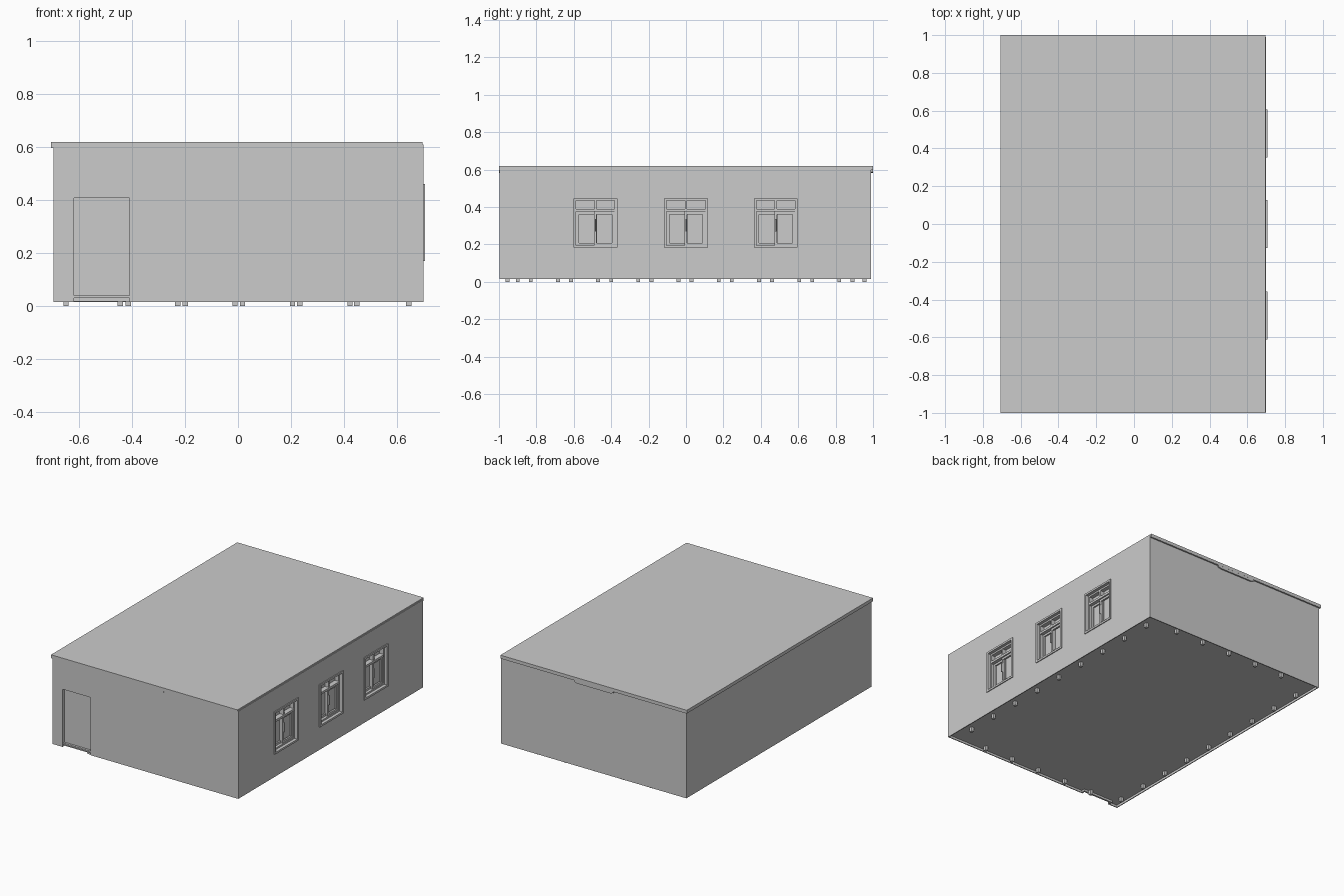
import bpy, bmesh

if "Cube" in bpy.data.objects:
    bpy.data.objects.remove(bpy.data.objects["Cube"])


def box(name, x, y, z):
    """Axis-aligned box from three (min, max) ranges."""
    bm = bmesh.new()
    bmesh.ops.create_cube(bm, size=1)
    for v in bm.verts:
        v.co = [r[0] + (c + 0.5) * (r[1] - r[0]) for r, c in zip((x, y, z), v.co)]
    me = bpy.data.meshes.new(name)
    bm.to_mesh(me)
    bm.free()
    ob = bpy.data.objects.new(name, me)
    bpy.context.collection.objects.link(ob)
    return ob


def cut(target, x, y, z):
    """Subtract a hidden box from the target."""
    c = box(target.name + "_cutter", x, y, z)
    c.hide_render = True
    c.hide_set(True)
    m = target.modifiers.new("cut", 'BOOLEAN')
    m.operation = 'DIFFERENCE'
    m.solver = 'EXACT'
    m.object = c


def frame(name, x, y, z, t):
    """Rectangular frame in the yz plane with bars of width t."""
    box(name + "_bottom", x, y, (z[0], z[0] + t))
    box(name + "_top", x, y, (z[1] - t, z[1]))
    box(name + "_side_a", x, (y[0], y[0] + t), (z[0] + t, z[1] - t))
    box(name + "_side_b", x, (y[1] - t, y[1]), (z[0] + t, z[1] - t))


def trim(name, y0, y1):
    """Gable-end trim with a stepped drop in the middle."""
    pts = [(-.706, .61), (-.706, .597), (-.152, .597), (-.152, .588), (-.13, .581),
           (.12, .581), (.14, .588), (.14, .597), (.696, .597), (.696, .61)]
    bm = bmesh.new()
    face = bm.faces.new([bm.verts.new((px, y0, pz)) for px, pz in pts])
    ext = bmesh.ops.extrude_face_region(bm, geom=[face])['geom']
    bmesh.ops.translate(bm, vec=(0, y1 - y0, 0),
                        verts=[g for g in ext if isinstance(g, bmesh.types.BMVert)])
    bmesh.ops.recalc_face_normals(bm, faces=bm.faces)
    me = bpy.data.meshes.new(name)
    bm.to_mesh(me)
    bm.free()
    bpy.context.collection.objects.link(bpy.data.objects.new(name, me))


# Thin wall shell, open at the bottom and top
walls = box("walls", (-.696, .700), (-.997, .99), (.015, .61))
cut(walls, (-.690, .694), (-.991, .984), (-.1, .7))

# Roof slab and end trims
box("roof", (-.706, .696), (-1.0, 1.0), (.5975, .62))
trim("front_trim", -.9985, -.99)
trim("back_trim", .988, .9995)

# Floor, set up inside the shell
box("floor", (-.691, .695), (-.992, .985), (.03, .04))

# Door recess
cut(walls, (-.62, -.41), (-1.1, -.95), (-.1, .407))
box("door", (-.63, -.40), (-.977, -.965), (.016, .415))
box("door_left_jamb", (-.63, -.62), (-.992, -.965), (.016, .415))
box("door_right_jamb", (-.41, -.40), (-.992, -.965), (.016, .415))
box("door_head", (-.62, -.41), (-.992, -.965), (.407, .415))

# Windows on the right wall: casing, transom light, two sliding sashes
for i, c in enumerate((-.484, 0, .48)):
    n = f"window_{i}"
    cut(walls, (.6, .8), (c - .12, c + .12), (.175, .452))
    frame(n + "_casing", (.64, .706), (c - .127, c + .127), (.17, .46), .013)
    frame(n + "_inner_frame", (.65, .685), (c - .114, c + .114), (.183, .447), .011)
    box(n + "_transom", (.65, .69), (c - .103, c + .103), (.375, .39))
    box(n + "_transom_post", (.65, .685), (c - .006, c + .006), (.39, .436))
    frame(n + "_outer_sash", (.668, .68), (c - .008, c + .103), (.194, .375), .014)
    frame(n + "_inner_sash", (.655, .667), (c - .103, c + .008), (.194, .375), .014)
    box(n + "_handle", (.68, .69), (c - .003, c + .003), (.27, .335))
    box(n + "_glass", (.653, .657), (c - .114, c + .114), (.183, .447))


# Small feet under the edges
def foot(name, x, y):
    box(name, (x - .01, x + .01), (y - .01, y + .01), (0, .032))


for i in range(9):
    foot(f"left_foot_{i}", -.65, -.90 + .215 * i)
    foot(f"right_foot_{i}", .645, -.83 + .215 * i)
for i in range(5):
    foot(f"front_foot_{i}", -.445 + .217 * i, -.955)
    foot(f"back_foot_{i}", -.415 + .216 * i, .955)
